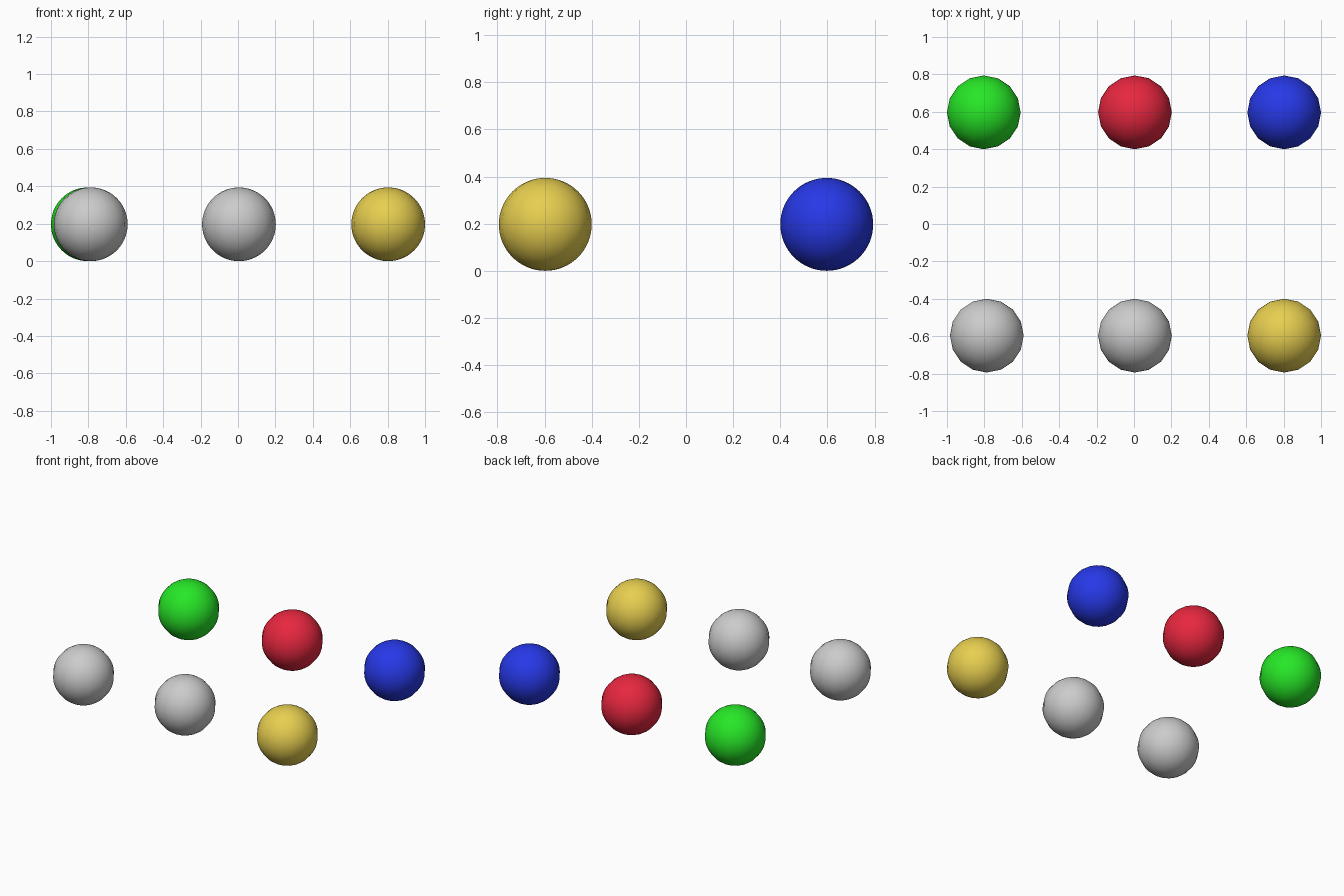
import bpy

if "Cube" in bpy.data.objects:
    bpy.data.objects.remove(bpy.data.objects["Cube"])

R = 0.197

# name, x, y, colour (None = plain grey)
BALLS = [
    ("green_ball", -0.803, 0.597, (0.02, 0.80, 0.02, 1)),
    ("red_ball", 0.005, 0.597, (0.80, 0.02, 0.05, 1)),
    ("blue_ball", 0.803, 0.597, (0.02, 0.04, 0.80, 1)),
    ("left_grey_ball", -0.787, -0.597, None),
    ("middle_grey_ball", 0.005, -0.597, None),
    ("gold_ball", 0.803, -0.597, (0.80, 0.62, 0.08, 1)),
]


def add_ball(name, x, y, colour):
    # 16 sides around, finely ringed from pole to pole
    bpy.ops.mesh.primitive_uv_sphere_add(
        segments=16, ring_count=32, radius=R, location=(x, y, R))
    ball = bpy.context.object
    ball.name = name
    bpy.ops.object.shade_smooth()
    if colour:
        mat = bpy.data.materials.new(name + "_paint")
        mat.diffuse_color = colour
        mat.use_nodes = True
        mat.node_tree.nodes["Principled BSDF"].inputs["Base Color"].default_value = mat.diffuse_color
        ball.data.materials.append(mat)


# Two rows of three balls
for spec in BALLS:
    add_ball(*spec)
